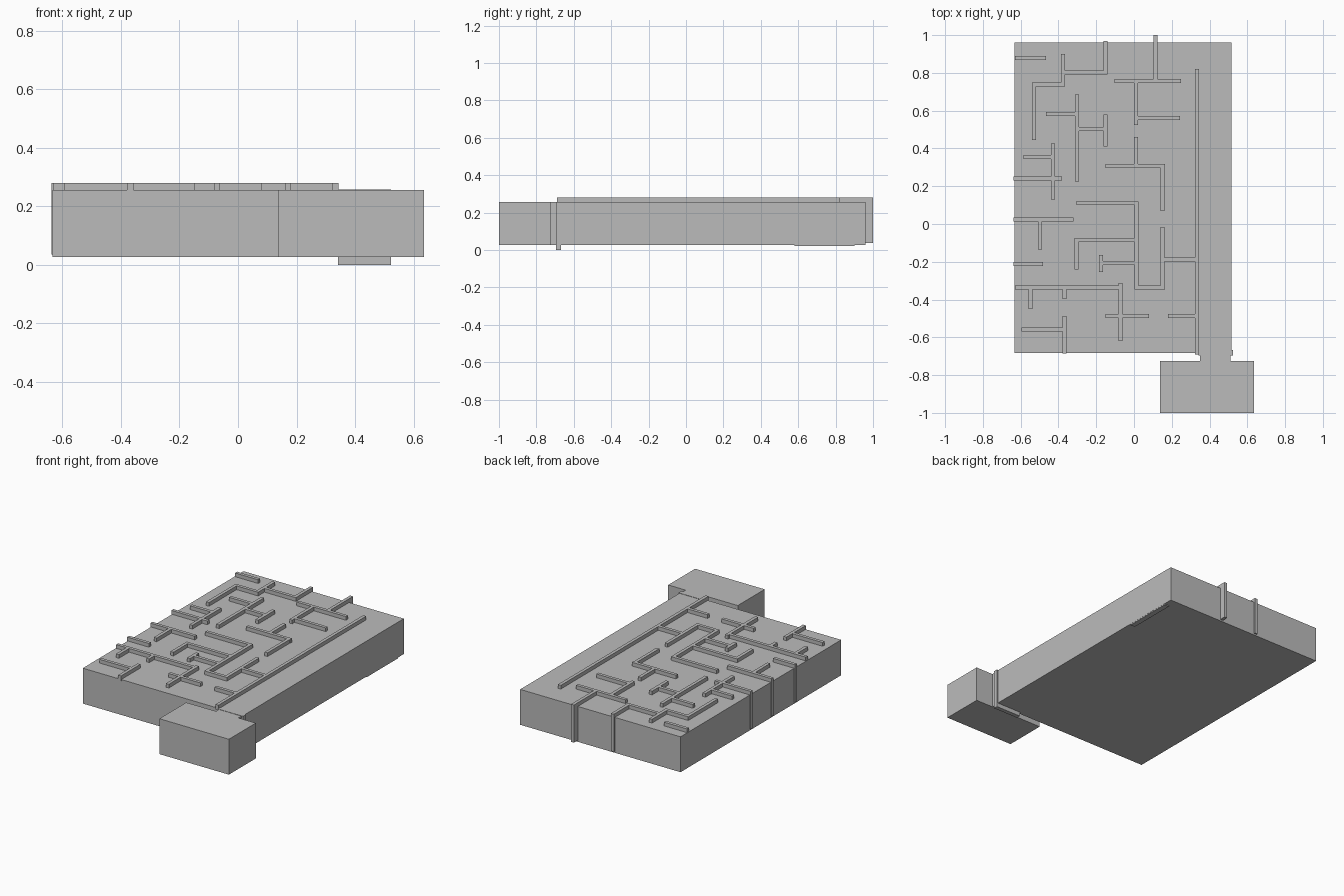
import bpy
import bmesh

grey = bpy.data.materials.new("plain grey")
grey.diffuse_color = (0.5, 0.5, 0.5, 1)


def add_box(bm, x0, x1, y0, y1, z0, z1):
    v = [bm.verts.new((x, y, z)) for z in (z0, z1)
         for x, y in ((x0, y0), (x1, y0), (x1, y1), (x0, y1))]
    bm.faces.new(v[3::-1])
    bm.faces.new(v[4:])
    for i in range(4):
        j = (i + 1) % 4
        bm.faces.new((v[i], v[j], v[j + 4], v[i + 4]))


def make_part(name, boxes):
    bm = bmesh.new()
    for b in boxes:
        add_box(bm, *b)
    me = bpy.data.meshes.new(name)
    bm.to_mesh(me)
    bm.free()
    me.materials.append(grey)
    ob = bpy.data.objects.new(name, me)
    bpy.context.collection.objects.link(ob)
    return ob


BASE, TOP, RIDGE = 0.027, 0.256, 0.28
H = 0.0105  # half the wall thickness

# Main slab, front block and the neck between them
make_part("slab", [(-0.633, 0.515, -0.683, 0.96, BASE, TOP)])
make_part("front_block", [(0.137, 0.635, -1.0, -0.725, BASE, TOP)])
make_part("neck", [(0.35, 0.511, -0.73, -0.68, BASE, TOP)])

# Collar around the neck and shallow plate under the back right edge
make_part("neck_collar", [(0.342, 0.523, -0.695, -0.668, 0.0, 0.258)])
make_part("underside_plate", [(0.48, 0.514, 0.58, 0.90, 0.021, 0.03)])

# Maze walls running left to right: y, x start, x end
across = [
    (0.88, -0.63, -0.465), (0.803, -0.385, -0.14), (0.738, -0.54, -0.365),
    (0.757, -0.103, 0.25), (0.56, 0.0, 0.243),
    (0.583, -0.465, -0.30), (0.502, -0.305, -0.14),
    (0.355, -0.585, -0.425), (0.24, -0.637, -0.38),
    (0.307, -0.15, 0.165), (0.111, -0.305, 0.02), (-0.084, -0.313, 0.015),
    (-0.336, 0.002, 0.163), (-0.187, 0.15, 0.335), (-0.207, -0.18, 0.01),
    (-0.487, 0.18, 0.335), (0.025, -0.637, -0.32), (-0.212, -0.637, -0.482),
    (-0.335, -0.63, -0.065), (-0.487, -0.15, 0.08), (-0.558, -0.595, -0.365),
]
# Maze walls running front to back: x, y start, y end
along = [
    (-0.152, 0.795, 0.97), (-0.376, 0.73, 0.90), (-0.53, 0.445, 0.748),
    (0.113, 0.75, 1.0), (0.01, 0.525, 0.76),
    (-0.303, 0.225, 0.685), (-0.152, 0.41, 0.58), (-0.428, 0.13, 0.425),
    (0.01, 0.305, 0.46), (0.152, 0.07, 0.318), (0.012, -0.345, 0.12),
    (-0.305, -0.24, -0.075), (0.152, -0.345, -0.015), (-0.175, -0.255, -0.165),
    (0.333, -0.69, 0.82), (-0.498, -0.135, 0.03), (-0.548, -0.45, -0.335),
    (-0.368, -0.397, -0.335), (-0.072, -0.62, -0.312), (-0.368, -0.685, -0.487),
]
make_part("maze_walls_across",
          [(a, b, y - H, y + H, TOP - 0.01, RIDGE) for y, a, b in across])
make_part("maze_walls_along",
          [(x - H, x + H, a, b, TOP - 0.01, RIDGE) for x, a, b in along])

# Walls that fold over the rim and run down the left and back sides
make_part("left_ribs",
          [(-0.638, -0.62, y - H, y + H, 0.035, RIDGE) for y in (0.24, 0.025, -0.212)])
make_part("back_ribs",
          [(x - H, x + H, 0.95, end, 0.037, RIDGE)
           for x, end in ((-0.152, 0.97), (0.113, 1.0))])
